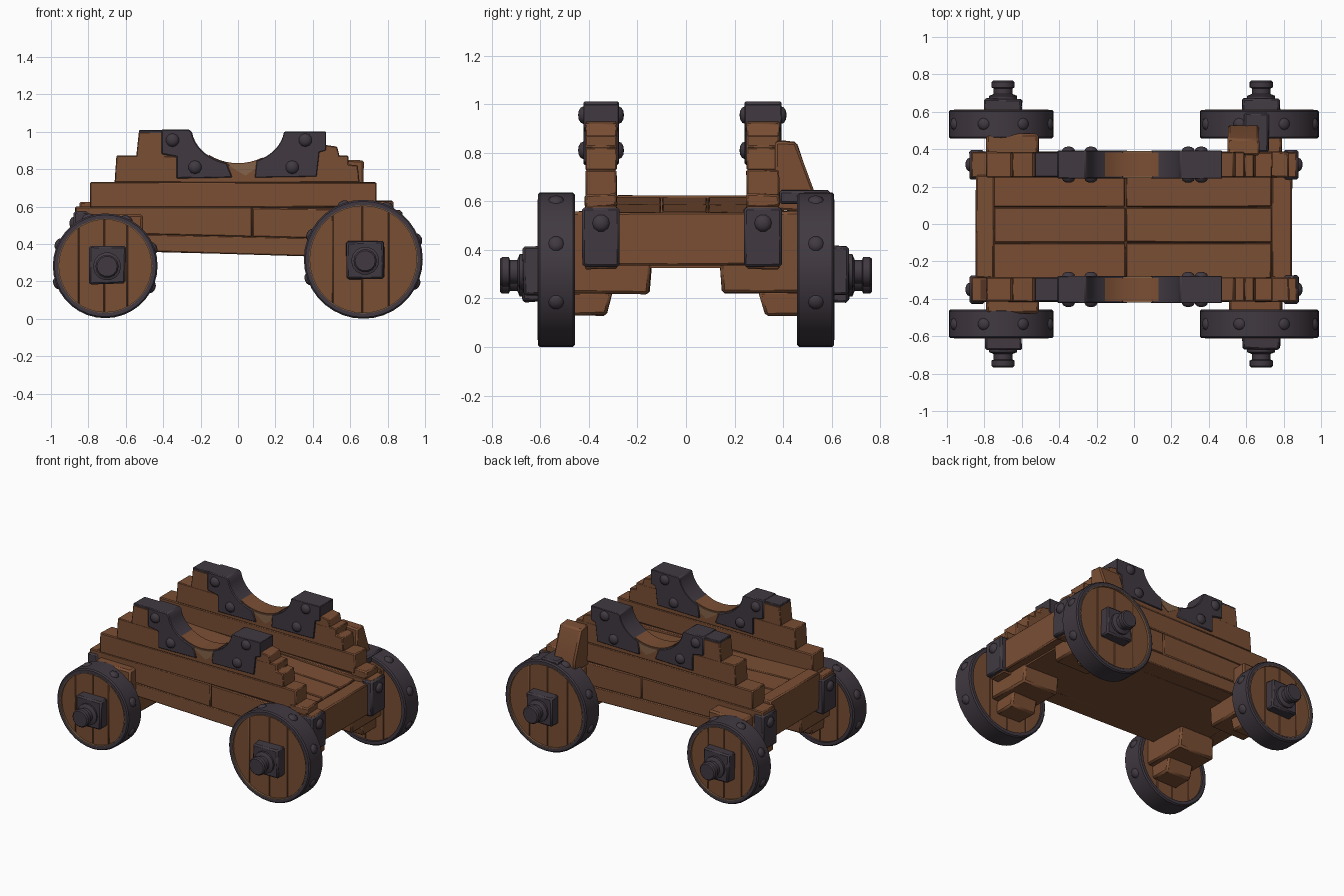
import bpy, bmesh, math, random
from mathutils import Vector, Matrix

if "Cube" in bpy.data.objects:
    bpy.data.objects.remove(bpy.data.objects["Cube"])

random.seed(4)


def material(name, rgb):
    m = bpy.data.materials.new(name)
    m.diffuse_color = (*rgb, 1)
    m.use_nodes = True
    m.node_tree.nodes["Principled BSDF"].inputs["Base Color"].default_value = m.diffuse_color
    return m


WOOD = material("brown wood", (0.195, 0.077, 0.034))
IRON = material("dark iron", (0.052, 0.041, 0.053))
GAP = material("dark gap", (0.09, 0.036, 0.018))
WORN = material("worn tan", (0.23, 0.125, 0.065))


def finish(name, bm, mat, bevel=0.0, angle=35):
    bmesh.ops.recalc_face_normals(bm, faces=bm.faces)
    me = bpy.data.meshes.new(name)
    bm.to_mesh(me)
    bm.free()
    me.materials.append(mat)
    me.shade_smooth()
    me.set_sharp_from_angle(angle=math.radians(angle))
    ob = bpy.data.objects.new(name, me)
    bpy.context.collection.objects.link(ob)
    if bevel:
        mod = ob.modifiers.new("bevel", "BEVEL")
        mod.width = bevel
        mod.segments = 1
        mod.limit_method = "ANGLE"
    return ob


def prism(name, pts, a, b, mat, axis="y", bevel=0.006, jitter=0.0):
    """Extrude an outline: (x, z) along y, or (y, z) along x."""
    bm = bmesh.new()
    rings = []
    for d in (a, b):
        ring = []
        for u, z in pts:
            co = Vector((u, d, z) if axis == "y" else (d, u, z))
            co += Vector([random.uniform(-jitter, jitter) for _ in range(3)])
            ring.append(bm.verts.new(co))
        rings.append(ring)
        bm.faces.new(ring)
    n = len(pts)
    for i in range(n):
        j = (i + 1) % n
        bm.faces.new((rings[0][i], rings[0][j], rings[1][j], rings[1][i]))
    return finish(name, bm, mat, bevel)


def box(name, x, y, z, mat=WOOD, bevel=0.008, jitter=0.004):
    pts = [(x[0], z[0]), (x[1], z[0]), (x[1], z[1]), (x[0], z[1])]
    return prism(name, pts, y[0], y[1], mat, "y", bevel, jitter)


def lathe(name, cx, cz, profile, mat, seg=36, closed=False):
    """Turn a (radius, y) profile round an axle parallel to y."""
    bm = bmesh.new()
    rings = [[bm.verts.new((cx + r * math.cos(t), y, cz + r * math.sin(t)))
              for t in [2 * math.pi * k / seg for k in range(seg)]] for r, y in profile]
    m = len(rings)
    for i in range(m if closed else m - 1):
        p, q = rings[i], rings[(i + 1) % m]
        for k in range(seg):
            l = (k + 1) % seg
            bm.faces.new((p[k], p[l], q[l], q[k]))
    if not closed:
        bm.faces.new(rings[0])
        bm.faces.new(rings[-1])
    return finish(name, bm, mat)


def rivet(name, pos, normal, r=0.036):
    bm = bmesh.new()
    bmesh.ops.create_uvsphere(bm, u_segments=10, v_segments=6, radius=r)
    q = Vector((0, 0, 1)).rotation_difference(Vector(normal)).to_matrix().to_4x4()
    bmesh.ops.transform(bm, verts=bm.verts, matrix=Matrix.Translation(pos) @ q @ Matrix.Diagonal((1, 1, 0.6, 1)))
    return finish(name, bm, IRON)


def arc(x0, x1, a=0.255, b=0.2, n=9):
    """Points on the barrel saddle curve between two x positions."""
    t0, t1 = math.acos(x0 / a), math.acos(x1 / a)
    ts = [t0 + (t1 - t0) * i / n for i in range(n + 1)]
    return [(a * math.cos(t), 1.02 - b * math.sin(t)) for t in ts]


# Stepped side cheeks with iron saddle plates
for side, y0, y1 in (("front", -0.415, -0.285), ("back", 0.25, 0.385)):
    y = (y0, y1)
    prism(side + "_cheek_bottom_plank", [(-0.85, 0.37), (0.85, 0.32), (0.85, 0.422), (-0.85, 0.46)],
          y0, y1, WOOD, jitter=0.002)
    prism(side + "_cheek_low_plank_left", [(-0.87, 0.46), (0.075, 0.438), (0.075, 0.595), (-0.87, 0.6)],
          y0, y1, WOOD, jitter=0.002)
    prism(side + "_cheek_low_plank_right", [(0.079, 0.438), (0.87, 0.42), (0.87, 0.58), (0.079, 0.595)],
          y0, y1, WOOD, jitter=0.002)
    box(side + "_cheek_middle_plank", (-0.79, 0.74), y, (0.595, 0.73), jitter=0.002, bevel=0.006)
    box(side + "_cheek_small_step", (0.7, 0.83), y, (0.575, 0.63))
    prism(side + "_cheek_upper_plank",
          [(-0.66, 0.728), (0.65, 0.728), (0.64, 0.82), (0.59, 0.825), (0.59, 0.872)]
          + arc(0.169, -0.169) + [(-0.65, 0.872)], y0, y1, WOOD, bevel=0.005)
    prism(side + "_cheek_top_left", [(-0.545, 0.862), (-0.53, 0.998)] + arc(-0.253, -0.163, n=5),
          y0, y1, WOOD, bevel=0.005)
    prism(side + "_cheek_top_right", [(0.545, 0.862), (0.53, 0.92), (0.46, 0.93), (0.45, 0.99)]
          + arc(0.253, 0.163, n=5), y0, y1, WOOD, bevel=0.005)
    box(side + "_cheek_gap", (-0.52, 0.5), (y0 + 0.012, y1 - 0.012), (0.38, 0.8), GAP, 0, 0)
    box(side + "_cheek_low_gap", (-0.82, 0.82), (y0 + 0.012, y1 - 0.012), (0.4, 0.6), GAP, 0, 0)
    m0, m1 = y0 - 0.008, y1 + 0.008
    prism(side + "_saddle_plate_left",
          [(-0.41, 0.88), (-0.41, 1.012), (-0.26, 1.012)] + arc(-0.245, -0.06, 0.247, 0.192)
          + [(-0.03, 0.755), (-0.33, 0.75), (-0.33, 0.865)], m0, m1, IRON, bevel=0.006)
    prism(side + "_saddle_plate_right",
          [(0.47, 0.9), (0.47, 1.0), (0.25, 1.0)] + arc(0.245, 0.1, 0.247, 0.192)
          + [(0.09, 0.755), (0.42, 0.76), (0.435, 0.89)], m0, m1, IRON, bevel=0.006)
    # Iron strap over the left top block
    box(side + "_top_strap", (-0.53, -0.405), (y0 + 0.002, y1 - 0.002), (0.985, 1.008), IRON, 0.004, 0)
    # Bare wood in the saddle, with worn edges on its faces
    prism(side + "_saddle_wood", arc(-0.155, 0.13, 0.24, 0.188) + [(0.13, 0.8), (-0.155, 0.8)],
          y0 + 0.004, y1 - 0.004, WOOD, bevel=0)
    prism(side + "_worn_saddle_edge", arc(-0.06, 0.1, 0.25, 0.194) + [(0.09, 0.8), (0.04, 0.765), (-0.02, 0.8)],
          y0 - 0.004, y1 + 0.004, WORN, bevel=0)
    for x, z in ((-0.35, 0.955), (-0.23, 0.81), (0.36, 0.955), (0.29, 0.81)):
        rivet(side + "_saddle_rivet", (x, m0, z), (0, -1, 0))
        rivet(side + "_saddle_rivet", (x, m1, z), (0, 1, 0))
    # Iron corner brackets on both ends
    for s in (-1, 1):
        box(side + "_corner_bracket", (s * 0.80, s * 0.88), (y0 - 0.012, y1 + 0.01), (0.33, 0.575), IRON, 0.01, 0.002)
        rivet(side + "_bracket_rivet", (s * 0.88, (y0 + y1) / 2, 0.51), (s, 0, 0))

# Bed: sloping floor planks, end beams and underside
floor_rows = [(-0.29, -0.102), (-0.098, 0.088), (0.092, 0.255)]
for r in floor_rows:
    for x0, x1 in ((-0.75, -0.047), (-0.043, 0.735)):
        h0, h1 = 0.585 - 0.04 * x0, 0.585 - 0.04 * x1
        prism("floor_plank", [(x0, 0.45), (x1, 0.45), (x1, h1), (x0, h0)], r[0], r[1], WOOD, bevel=0.005, jitter=0.002)
box("bed_core", (-0.75, 0.75), (-0.29, 0.26), (0.42, 0.545), GAP, 0, 0)
prism("bed_underside", [(-0.78, 0.365), (0.78, 0.325), (0.78, 0.43), (-0.78, 0.43)], -0.29, 0.26, WOOD, bevel=0)
box("right_end_beam", (0.735, 0.845), (-0.29, 0.26), (0.335, 0.552))
box("left_end_beam", (-0.845, -0.748), (-0.29, 0.26), (0.36, 0.625))

# Wheels, stepped axle blocks and hubs
for end, cx, cz, R, ax, hz in (("left", -0.71, 0.283, 0.28, -0.65, 0.285), ("right", 0.67, 0.318, 0.318, 0.65, 0.315)):
    for side, s in (("front", -1), ("back", 1)):
        n = end + "_" + side + "_"
        y = lambda v: s * v
        # Stepped axle block
        prism(n + "axle_block", [(y(0.14), 0.38), (y(0.15), 0.22), (y(0.48), 0.22), (y(0.48), 0.56),
                                 (y(0.36), 0.56), (y(0.36), 0.38)], ax - 0.14, ax + 0.14, WOOD, "x", 0.012, 0.004)
        prism(n + "axle_foot", [(y(0.30), 0.23), (y(0.33), 0.13), (y(0.48), 0.13), (y(0.48), 0.23)],
              ax - 0.1, ax + 0.1, WOOD, "x", 0.012, 0.004)
        # Wheel boards
        r = R - 0.022
        lathe(n + "wheel_core", cx, cz, [(r, y(0.485)), (r, y(0.588))], GAP)
        cuts = [-r, -0.55 * r, -0.02 * r, 0.46 * r, r]
        for a, b in zip(cuts, cuts[1:]):
            a, b = a + 0.0015, b - 0.0015
            xs = [a + (b - a) * i / 7 for i in range(8)]
            top = [(cx + x, cz + math.sqrt(max(r * r - x * x, 0))) for x in xs]
            low = [(cx + x, cz - math.sqrt(max(r * r - x * x, 0))) for x in reversed(xs)]
            prism(n + "wheel_board", top + low, y(0.473), y(0.598), WOOD, bevel=0.003)
        # Iron tyre, its worn inner edge and its studs
        i, e = R - 0.03, 0.008
        lathe(n + "tyre", cx, cz, [(i, y(0.458)), (R - e, y(0.458)), (R, y(0.466)), (R, y(0.602)),
                                   (R - e, y(0.61)), (i, y(0.61))], IRON, 36, True)
        lathe(n + "tyre_worn_edge", cx, cz, [(i - 0.003, y(0.59)), (i + 0.002, y(0.59)), (i + 0.002, y(0.612)),
                                             (i - 0.003, y(0.612))], WORN, 36, True)
        for k in range(8):
            t = math.radians(45 * k + 20)
            d = Vector((math.cos(t), 0, math.sin(t)))
            if cz + R * d.z > 0.03:
                rivet(n + "tyre_stud", Vector((cx, y(0.535), cz)) + d * (R - 0.006), d, 0.034)
        # Square hub plate and axle cap
        px = cx + 0.01
        box(n + "hub_plate", (px - 0.1, px + 0.1), (y(0.59), y(0.672)), (hz - 0.1, hz + 0.1), IRON, 0.01, 0.006)
        lathe(n + "axle_cap", px, hz - 0.005, [(0.075, y(0.66)), (0.075, y(0.685)), (0.05, y(0.695)), (0.05, y(0.725)),
                                       (0.062, y(0.73)), (0.062, y(0.758)), (0.054, y(0.766))], IRON, 14)

# Sloping brace and iron catch above the right back wheel
prism("back_brace", [(0.37, 0.56), (0.53, 0.56), (0.53, 0.64), (0.455, 0.84), (0.37, 0.85)], 0.5, 0.67, WOOD, "x", 0.01, 0.005)
box("back_brace_catch", (0.59, 0.72), (0.385, 0.595), (0.59, 0.645), IRON, 0.01, 0.003)
